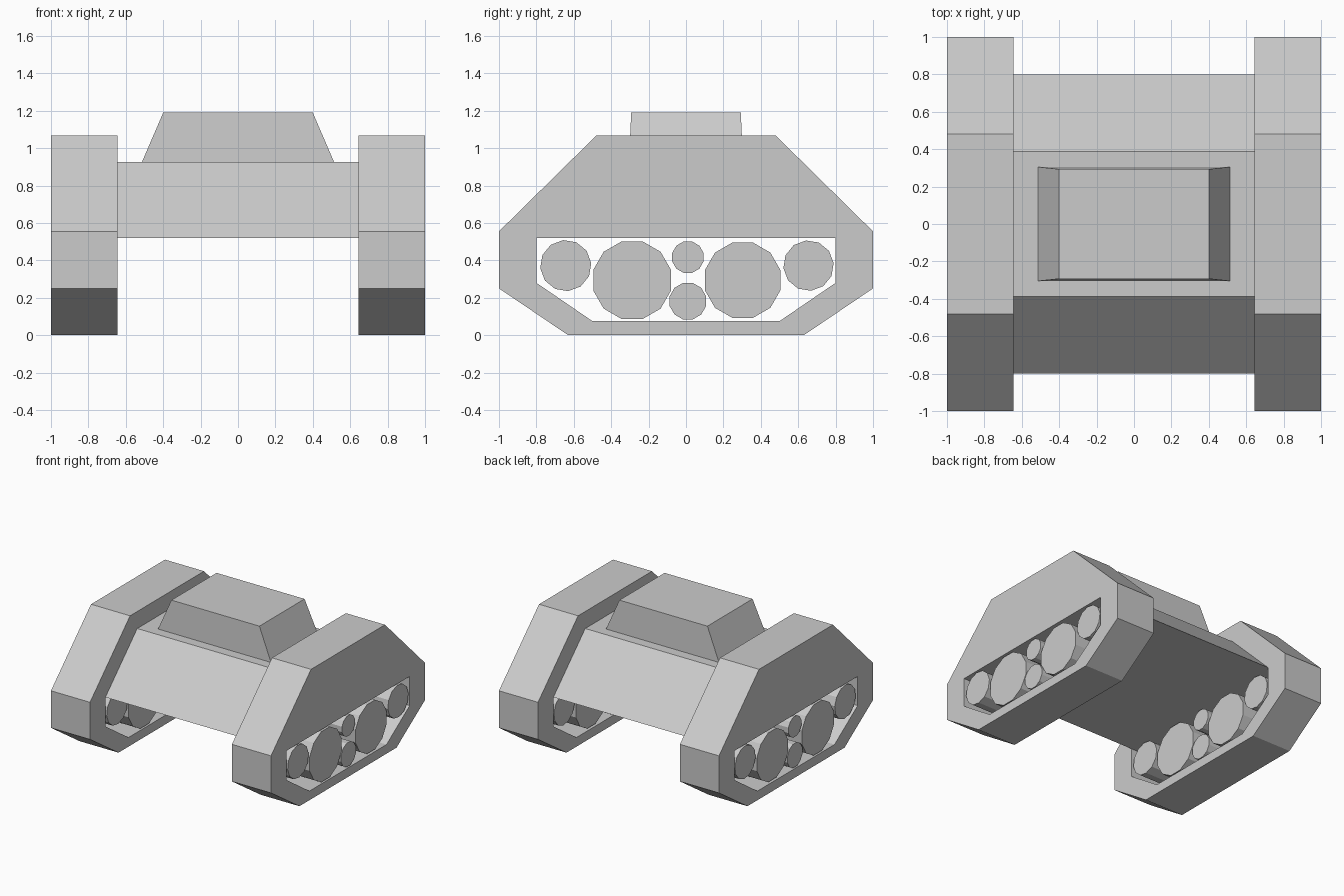
import bpy, bmesh
from math import pi, sin, cos
from mathutils import Euler

if "Cube" in bpy.data.objects:
    bpy.data.objects.remove(bpy.data.objects["Cube"])

TRACK_X, TRACK_HALF = 0.8225, 0.1775   # centre and half width of each track


def side_extrusion(name, loops, x, half):
    """Extrude closed (y, z) loops along x; inner loops become holes."""
    curve = bpy.data.curves.new(name + "_profile", 'CURVE')
    curve.dimensions = '2D'
    curve.fill_mode = 'BOTH'
    curve.extrude = half
    for pts in loops:
        spline = curve.splines.new('POLY')
        spline.points.add(len(pts) - 1)
        for p, (y, z) in zip(spline.points, pts):
            p.co = (y, z, 0, 1)
        spline.use_cyclic_u = True
    temp = bpy.data.objects.new(name + "_temp", curve)
    bpy.context.collection.objects.link(temp)
    deps = bpy.context.evaluated_depsgraph_get()
    mesh = bpy.data.meshes.new_from_object(temp.evaluated_get(deps))
    bpy.data.objects.remove(temp)
    # lay the profile in the yz plane and weld caps to walls
    mesh.transform(Euler((pi / 2, 0, pi / 2)).to_matrix().to_4x4())
    bm = bmesh.new()
    bm.from_mesh(mesh)
    bmesh.ops.remove_doubles(bm, verts=bm.verts, dist=1e-4)
    bmesh.ops.recalc_face_normals(bm, faces=bm.faces)
    for f in bm.faces:
        f.smooth = False
    bm.to_mesh(mesh)
    bm.free()
    obj = bpy.data.objects.new(name, mesh)
    obj.location.x = x
    bpy.context.collection.objects.link(obj)
    return obj


def mirrored(half_profile):
    """Complete a right-half profile by reflecting it in y."""
    return half_profile + [(-y, z) for y, z in reversed(half_profile)]


def disc(y, z, r, phase, sides=12):
    return [(y + r * cos(phase + 2 * pi * i / sides),
             z + r * sin(phase + 2 * pi * i / sides)) for i in range(sides)]


# Track frames with a through opening
outer = mirrored([(0.63, 0), (1, 0.25), (1, 0.555), (0.48, 1.067)])
opening = mirrored([(0.5, 0.075), (0.8, 0.28), (0.8, 0.52)])

# Wheels: y, z, radius, phase
wheels = {
    "front_idler": (-0.643, 0.372, 0.137, 0.1),
    "front_road_wheel": (-0.288, 0.294, 0.215, pi / 12),
    "upper_roller": (0.01, 0.417, 0.087, pi / 12),
    "lower_roller": (0.01, 0.182, 0.101, pi / 12),
    "rear_road_wheel": (0.303, 0.294, 0.209, pi / 12),
    "rear_idler": (0.655, 0.372, 0.135, 0.1),
}

for side, sx in (("left", -1), ("right", 1)):
    side_extrusion(side + "_track", [outer, opening], sx * TRACK_X, TRACK_HALF)
    for wheel, spec in wheels.items():
        side_extrusion(f"{side}_{wheel}", [disc(*spec)], sx * TRACK_X, TRACK_HALF - 0.003)

# Hull between the tracks
side_extrusion("hull", [mirrored([(0.8, 0.52), (0.387, 0.927)])], 0, 0.645)

# Tapered turret
bm = bmesh.new()
bmesh.ops.create_cube(bm, size=2)
for v in bm.verts:
    top = v.co.z > 0
    v.co.x *= 0.40 if top else 0.513
    v.co.y *= 0.293 if top else 0.305
    v.co.z = 1.19 if top else 0.927
mesh = bpy.data.meshes.new("turret")
bm.to_mesh(mesh)
bm.free()
bpy.context.collection.objects.link(bpy.data.objects.new("turret", mesh))
